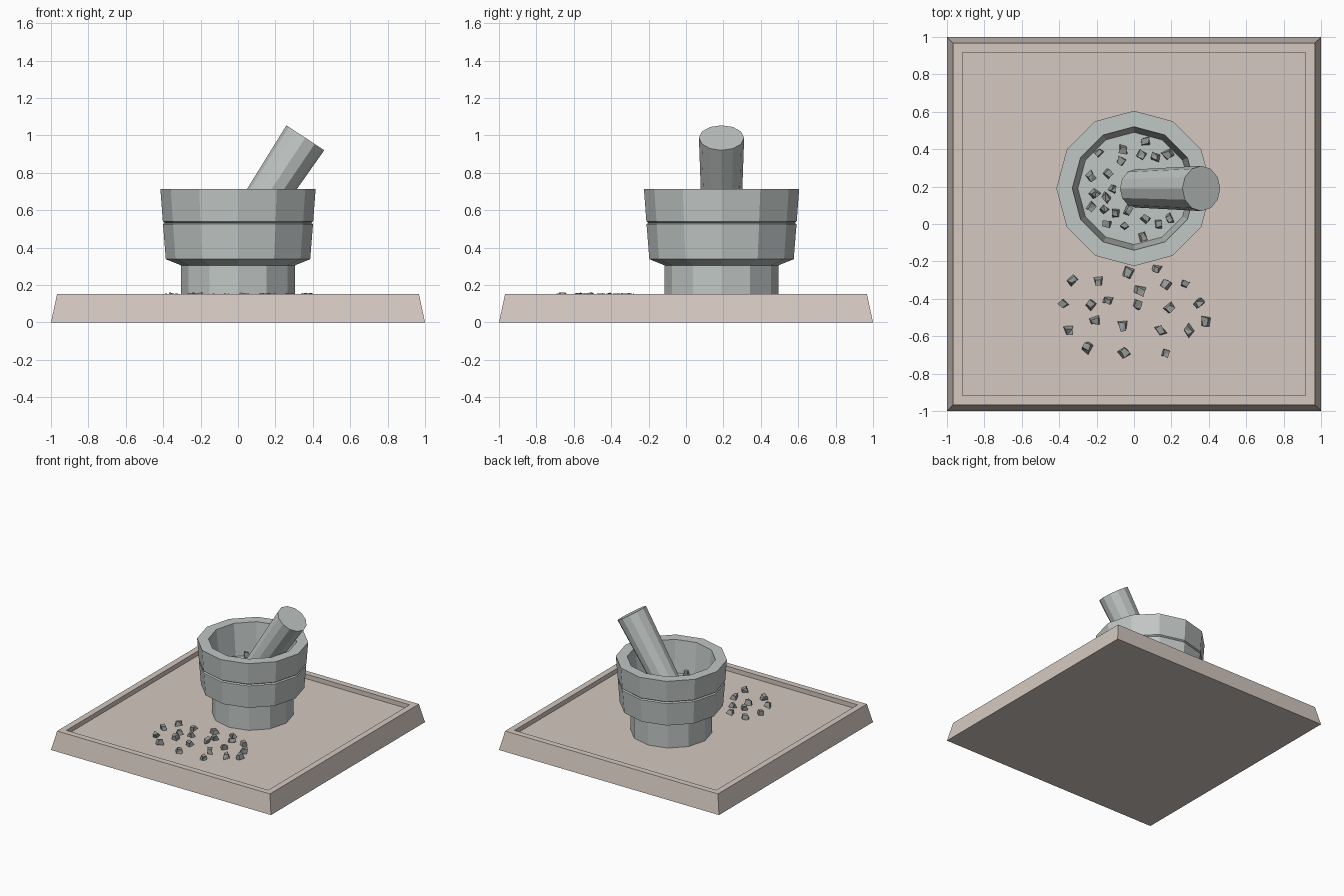
import bpy, bmesh, math, random
from mathutils import Vector, Matrix

if "Cube" in bpy.data.objects:
    bpy.data.objects.remove(bpy.data.objects["Cube"])

random.seed(4)


def material(name, rgb):
    m = bpy.data.materials.new(name)
    m.diffuse_color = (*rgb, 1)
    m.use_nodes = True
    m.node_tree.nodes["Principled BSDF"].inputs["Base Color"].default_value = m.diffuse_color
    return m


def finish(name, bm, mat):
    bmesh.ops.recalc_face_normals(bm, faces=bm.faces)
    me = bpy.data.meshes.new(name)
    bm.to_mesh(me)
    bm.free()
    me.materials.append(mat)
    ob = bpy.data.objects.new(name, me)
    bpy.context.collection.objects.link(ob)
    return ob


def stacked(name, profile, sides, mat, matrix, turn=0.0):
    """Closed solid from (radius, height) rings, capped at both ends."""
    bm = bmesh.new()
    rings = []
    for r, z in profile:
        angles = [turn + math.tau * i / sides for i in range(sides)]
        rings.append([bm.verts.new(matrix @ Vector((r * math.cos(a), r * math.sin(a), z)))
                      for a in angles])
    for lo, hi in zip(rings, rings[1:]):
        for i in range(sides):
            j = (i + 1) % sides
            bm.faces.new((lo[i], lo[j], hi[j], hi[i]))
    bm.faces.new(rings[0][::-1])
    bm.faces.new(rings[-1])
    return finish(name, bm, mat)


def pebbles(name, spots, z, mat):
    """Scatter of small jittered, slightly tapered blocks."""
    bm = bmesh.new()
    for x, y in spots:
        size = random.uniform(0.04, 0.05)
        place = (Matrix.Translation((x, y, z + 0.02))
                 @ Matrix.Rotation(random.uniform(0, math.tau), 4, 'Z')
                 @ Matrix.Rotation(random.uniform(-0.3, 0.3), 4, 'X')
                 @ Matrix.Diagonal((size, size * 0.85, 0.04, 1)))
        verts = bmesh.ops.create_cube(bm, size=1)["verts"]
        for v in verts:
            v.co *= 0.8 if v.co.z > 0 else 1.0
            v.co += Vector([random.uniform(-0.18, 0.18) for _ in range(3)])
            v.co = place @ v.co
    bmesh.ops.triangulate(bm, faces=bm.faces)
    return finish(name, bm, mat)


clay = material("clay", (0.66, 0.58, 0.53))
stone = material("stone", (0.53, 0.57, 0.56))
dark = material("dark_stone", (0.30, 0.32, 0.31))

CY = 0.19       # mortar centre on y
TRAY = 0.115    # tray floor
BOWL = 0.455    # bowl floor

# Square tray with sloped sides and a shallow recess
q = math.sqrt(2)
stacked("tray", [(1.0 * q, 0), (0.967 * q, 0.152), (0.917 * q, 0.152), (0.917 * q, TRAY)],
        4, clay, Matrix.Identity(4), math.pi / 4)

# Twelve-sided mortar: foot, flare, grooved wall, rim, inside
stacked("mortar",
        [(0.305, TRAY - 0.005), (0.305, 0.305), (0.386, 0.338), (0.401, 0.525),
         (0.391, 0.532), (0.402, 0.54), (0.415, 0.714), (0.33, 0.714), (0.30, BOWL)],
        12, stone, Matrix.Translation((0, CY, 0)))

# Leaning pestle, slightly narrower at the lower end
low, top = Vector((0.01, CY, 0.457)), Vector((0.36, CY, 0.987))
lean = Matrix.Translation(low) @ Matrix.Rotation(math.atan2(0.35, 0.53), 4, 'Y')
stacked("pestle", [(0.102, 0), (0.121, (top - low).length)], 12, stone, lean)

# Loose fragments on the tray and in the bowl
pebbles("tray_fragments",
        [(-.33, -.30), (-.19, -.31), (-.03, -.26), (.12, -.24), (.17, -.32), (.27, -.32),
         (.03, -.36), (-.38, -.43), (-.23, -.43), (-.14, -.41), (.02, -.43), (.19, -.45),
         (.35, -.42), (-.21, -.52), (-.06, -.55), (.14, -.57), (.29, -.57), (.38, -.52),
         (-.35, -.57), (-.25, -.66), (-.05, -.69), (.17, -.69)], TRAY, dark)
pebbles("bowl_fragments",
        [(-.19, .38), (-.06, .40), (-.07, .34), (.06, .44), (.04, .37), (.11, .36),
         (.18, .37), (-.23, .25), (-.14, .27), (-.21, .16), (-.11, .19), (-.15, .14),
         (-.23, .09), (-.16, .08), (-.10, .06), (-.03, .07), (-.15, 0), (-.05, -.01),
         (.06, .03), (.05, -.07), (.13, 0), (.19, .03)], BOWL, dark)
